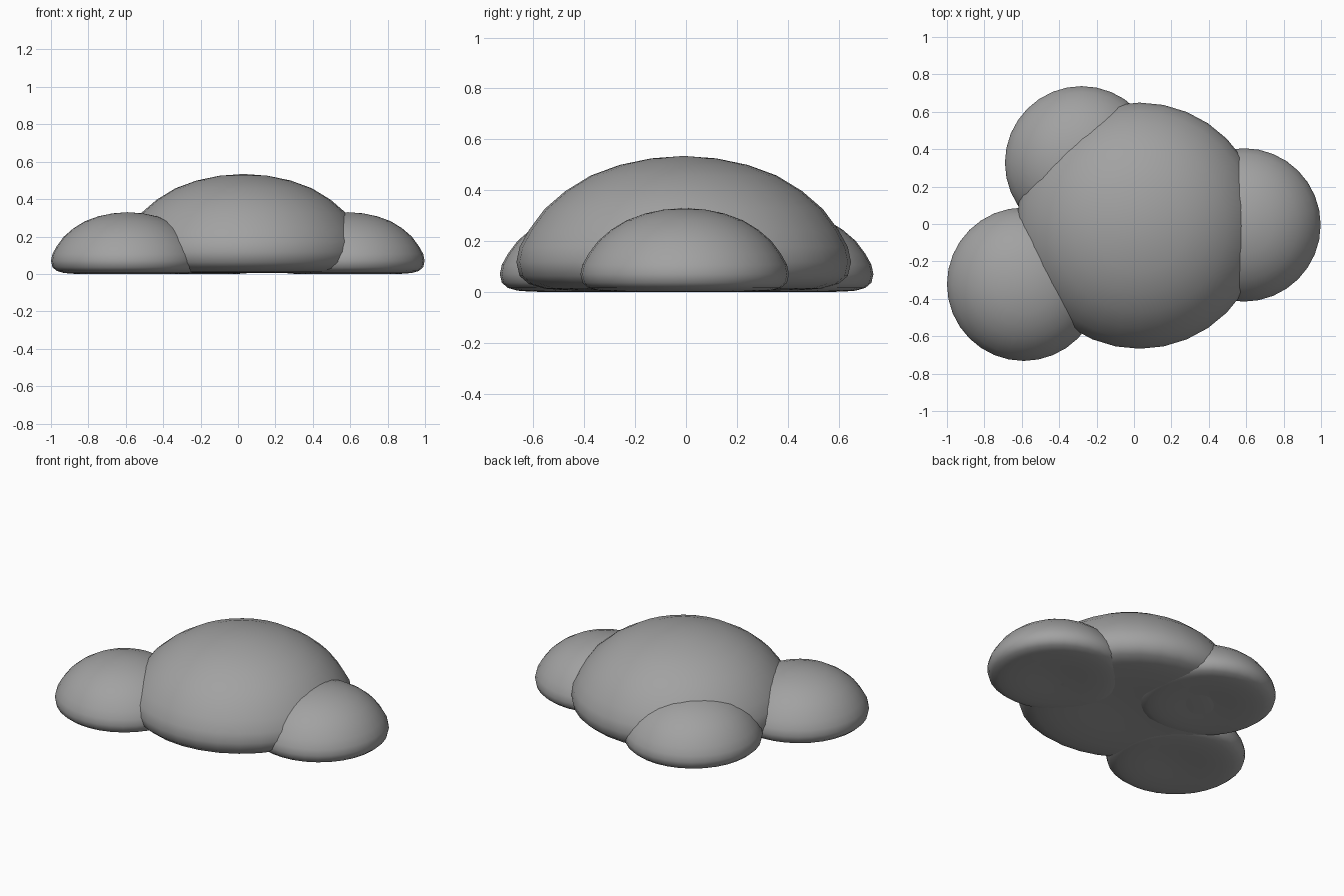
import bpy, math

if "Cube" in bpy.data.objects:
    bpy.data.objects.remove(bpy.data.objects["Cube"])

# Heights of the 17 sphere rings, from the dimpled underside to the crown
HEIGHTS = [0.010, 0.009, 0.003, 0.0, 0.001, 0.005, 0.016, 0.036, 0.070,
           0.107, 0.149, 0.200, 0.244, 0.282, 0.308, 0.324, 0.330]
RINGS = len(HEIGHTS) - 1

# Dark grey stone
grey = bpy.data.materials.new("dark_grey")
grey.diffuse_color = (0.36, 0.36, 0.36, 1)
grey.use_nodes = True
grey.node_tree.nodes["Principled BSDF"].inputs["Base Color"].default_value = grey.diffuse_color


def pebble(name, x, y, z, size):
    """Sphere settled onto the ground: flat underside, low domed top."""
    bpy.ops.mesh.primitive_uv_sphere_add(segments=32, ring_count=RINGS, radius=1)
    ob = bpy.context.object
    ob.name = name
    for v in ob.data.vertices:
        ring = round(math.acos(max(-1, min(1, -v.co.z))) / math.pi * RINGS)
        v.co = (v.co.x * 0.41 * size, v.co.y * 0.41 * size, HEIGHTS[ring] * size)
    ob.location = (x, y, z)
    ob.data.materials.append(grey)
    bpy.ops.object.shade_smooth()


# Large central mound
pebble("main_mound", 0.03, -0.009, 0.005, 1.605)

# Three small lobes around it
for name, x, y in (("right_lobe", 0.588, -0.005),
                   ("front_left_lobe", -0.59, -0.322),
                   ("back_left_lobe", -0.28, 0.327)):
    pebble(name, x, y, 0.0, 1.0)
